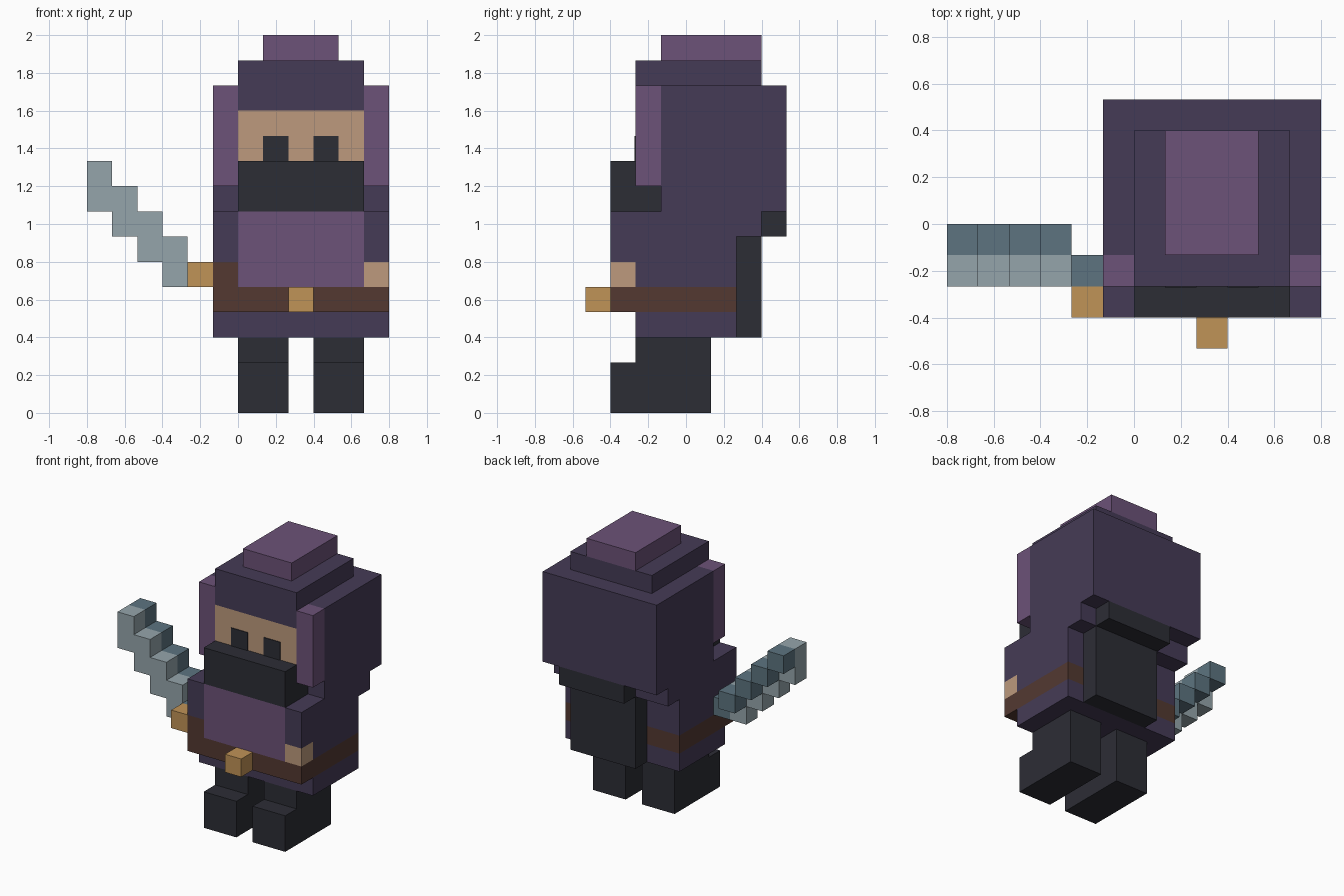
import bpy
import bmesh
from mathutils import Vector

cube = bpy.data.objects.get("Cube")
if cube:
    bpy.data.objects.remove(cube, do_unlink=True)

UNIT = 2 / 15       # edge of one block
MIDDLE = 2.5        # symmetry plane of the body, in blocks


def material(name, hex_code):
    """Flat material from an sRGB hex code, stored as linear values."""
    channels = [c / 255 for c in bytes.fromhex(hex_code)]
    linear = [c / 12.92 if c < 0.04 else ((c + 0.055) / 1.055) ** 2.4 for c in channels]
    mat = bpy.data.materials.new(name)
    mat.use_nodes = True
    mat.diffuse_color = (*linear, 1)
    shader = next(n for n in mat.node_tree.nodes if n.type == "BSDF_PRINCIPLED")
    shader.inputs["Base Color"].default_value = (*linear, 1)
    shader.inputs["Roughness"].default_value = 0.9
    return mat


cloth = material("dark purple cloth", "453b56")
trim = material("light purple cloth", "6c5278")
black = material("charcoal cloth", "2c2d35")
skin = material("skin", "bd9a7d")
brass = material("brass", "c09357")
leather = material("brown leather", "533931")
steel = material("light steel", "95a5ab")
dark_steel = material("dark steel", "5d7480")


def blocks(name, mat, *boxes):
    """One object made of boxes, each given as x, y and z ranges in blocks."""
    bm = bmesh.new()
    for ranges in boxes:
        low, high = (Vector(corner) for corner in zip(*ranges))
        made = bmesh.ops.create_cube(bm, size=1)
        for vert in made["verts"]:
            vert.co = (low + high) / 2 + vert.co * (high - low)
    bmesh.ops.scale(bm, vec=(UNIT, UNIT, UNIT), verts=bm.verts)
    mesh = bpy.data.meshes.new(name)
    bm.to_mesh(mesh)
    bm.free()
    mesh.materials.append(mat)
    obj = bpy.data.objects.new(name, mesh)
    bpy.context.collection.objects.link(obj)
    return obj


def pair(name, mat, *boxes):
    """Left part and its mirrored right twin."""
    blocks("left_" + name, mat, *boxes)
    flipped = [((2 * MIDDLE - x[1], 2 * MIDDLE - x[0]), y, z) for x, y, z in boxes]
    blocks("right_" + name, mat, *flipped)


BODY = (-1, 6)      # full body width
HEAD = (0, 5)       # head width
SIDE = (5, 6)       # outer column on the left
FRONT = (-3, -2)    # foremost body layer

# Legs with protruding feet
pair("leg", black, ((3, 5), (-3, 1), (0, 2)), ((3, 5), (-2, 1), (2, 3)))

# Torso, belt and arms
blocks("tunic_skirt", cloth, (BODY, (-2, 2), (3, 4)))
blocks("belt", leather, (BODY, (-3, 2), (4, 5)))
blocks("belt_buckle", brass, ((2, 3), (-4, -3), (4, 5)))
blocks("torso", cloth, (BODY, (-2, 2), (5, 7)), (BODY, (-2, 3), (7, 8)))
blocks("chest_panel", trim, (HEAD, FRONT, (5, 8)))
pair("sleeve", cloth, (SIDE, FRONT, (6, 8)))
blocks("left_hand", skin, (SIDE, FRONT, (5, 6)))
blocks("right_glove", leather, ((-1, 0), FRONT, (5, 6)))

# Cape on the back
blocks("cape", black, ((1, 5), (2, 3), (3, 7)), ((1, 5), (3, 4), (7, 8)))

# Head, mask and hood
blocks("hood", cloth, (BODY, (-1, 4), (8, 13)))
blocks("hood_crown", cloth, (HEAD, (-2, 3), (12, 14)))
blocks("hood_top", trim, ((1, 4), (-1, 3), (14, 15)))
pair("hood_trim", trim, (SIDE, (-2, -1), (9, 13)))
blocks("face", skin, (HEAD, (-2, -1), (10, 12)))
blocks("mask", black, (HEAD, (-3, -1), (8, 10)))
pair("eye", black, ((3, 4), (-2.04, -2), (10, 11)))

# Sword: brass guard, stepped blade with a dark spine
blocks("sword_guard", brass, ((-2, -1), FRONT, (5, 6)))
steps = [((-3 - i, -2 - i), 5 + i) for i in range(4)]
blocks("blade_edge", steel, *[(x, (-2, -1), (z, z + 2)) for x, z in steps])
blocks("blade_spine", dark_steel, ((-2, -1), (-2, -1), (5, 6)),
       *[(x, (-1, 0), (z + 1, z + 2)) for x, z in steps])
